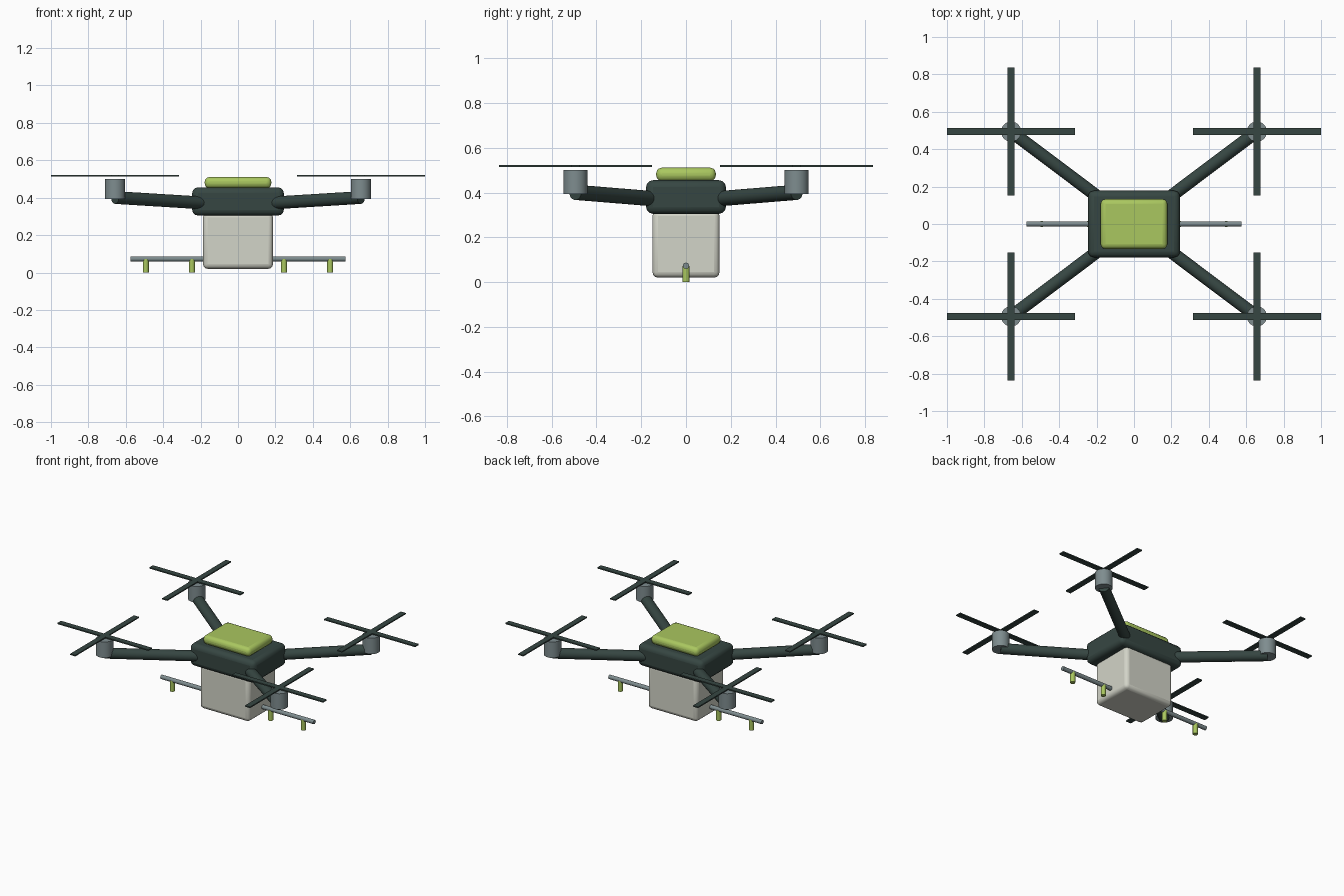
import bpy, math
from mathutils import Vector

if "Cube" in bpy.data.objects:
    bpy.data.objects.remove(bpy.data.objects["Cube"])


def material(name, rgb):
    m = bpy.data.materials.new(name)
    m.diffuse_color = (*rgb, 1)
    m.use_nodes = True
    m.node_tree.nodes["Principled BSDF"].inputs["Base Color"].default_value = m.diffuse_color
    return m


DARK = material("dark_green", (0.037, 0.062, 0.055))
LIME = material("lime_green", (0.40, 0.57, 0.115))
CREAM = material("off_white", (0.65, 0.66, 0.58))
GREY = material("blue_grey", (0.21, 0.265, 0.275))


def box(name, center, size, mat, bevel=0.0):
    bpy.ops.mesh.primitive_cube_add(size=1, location=center)
    o = bpy.context.object
    o.name = name
    o.scale = size
    bpy.ops.object.transform_apply(location=False, rotation=False, scale=True)
    o.data.materials.append(mat)
    if bevel:
        b = o.modifiers.new("rounded_edges", 'BEVEL')
        b.width, b.segments = bevel, 3
        bpy.ops.object.shade_smooth_by_angle(angle=math.radians(35))
    return o


def rod(name, start, end, radius, mat, sides=24):
    a, b = Vector(start), Vector(end)
    bpy.ops.mesh.primitive_cylinder_add(
        vertices=sides, radius=radius, depth=(b - a).length, location=(a + b) / 2)
    o = bpy.context.object
    o.name = name
    o.rotation_euler = (b - a).to_track_quat('Z', 'Y').to_euler()
    o.data.materials.append(mat)
    bpy.ops.object.shade_smooth_by_angle(angle=math.radians(35))
    return o


# Central hull, battery on top, liquid tank below
box("body", (0, 0, 0.38), (0.49, 0.356, 0.15), DARK, 0.03)
box("battery", (0, 0, 0.481), (0.356, 0.266, 0.06), LIME, 0.025)
box("tank", (0, 0, 0.17), (0.374, 0.30, 0.30), CREAM, 0.025)

# Four arms, each with a motor and two crossed blades
MX, MY = 0.657, 0.494
for sx, side in ((-1, "left"), (1, "right")):
    for sy, end in ((-1, "front"), (1, "back")):
        tag = f"{end}_{side}"
        x, y = sx * MX, sy * MY
        rod("arm_" + tag, (sx * 0.17, sy * 0.128, 0.371), (x, y, 0.401), 0.034, DARK)
        rod("motor_" + tag, (x, y, 0.393), (x, y, 0.501), 0.054, GREY)
        box("blade_across_" + tag, (x, y, 0.518), (0.684, 0.038, 0.008), DARK)
        box("blade_along_" + tag, (x, y, 0.518), (0.038, 0.684, 0.008), DARK)

# Spray boom through the tank with hanging nozzles
rod("spray_boom", (-0.575, 0, 0.073), (0.575, 0, 0.073), 0.014, GREY, 16)
for sx, side in ((-1, "left"), (1, "right")):
    for d, spot in ((0.246, "inner"), (0.493, "outer")):
        rod(f"nozzle_{spot}_{side}", (sx * d, 0, 0), (sx * d, 0, 0.072), 0.016, LIME, 16)
